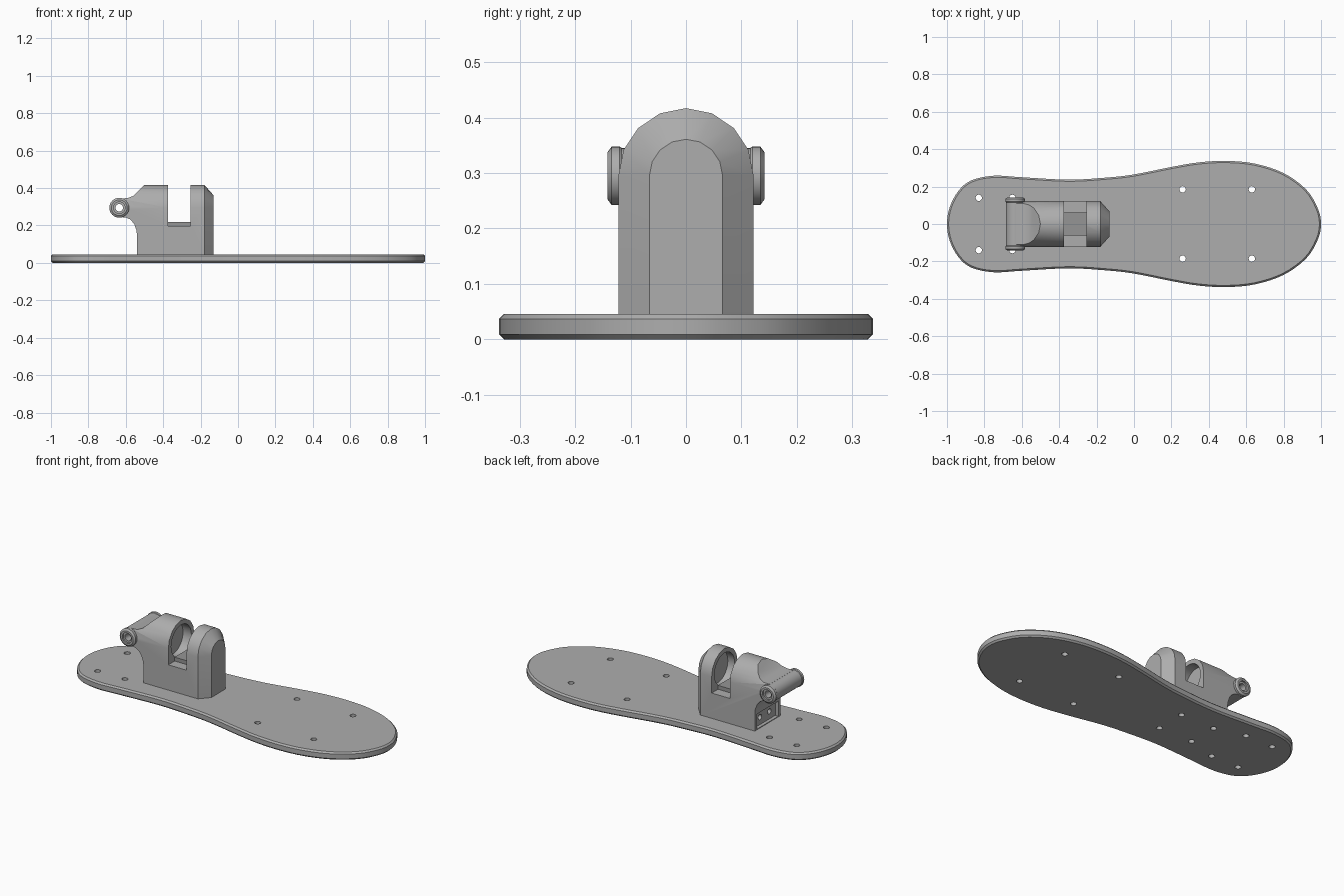
import bpy, bmesh, math
from mathutils import Vector

if "Cube" in bpy.data.objects:
    bpy.data.objects.remove(bpy.data.objects["Cube"], do_unlink=True)


def material(name, value):
    mat = bpy.data.materials.new(name)
    mat.use_nodes = True
    colour = (value, value, value, 1)
    mat.diffuse_color = colour
    mat.node_tree.nodes["Principled BSDF"].inputs["Base Color"].default_value = colour
    return mat


GREY = material("plain grey", 0.42)


def loft(name, rings):
    """Closed solid skinned through rings of equal point count."""
    bm = bmesh.new()
    loops = [[bm.verts.new(p) for p in ring] for ring in rings]
    n = len(loops[0])
    for a, b in zip(loops, loops[1:]):
        for i in range(n):
            j = (i + 1) % n
            bm.faces.new((a[i], a[j], b[j], b[i]))
    bm.faces.new(loops[0])
    bm.faces.new(loops[-1])
    bmesh.ops.recalc_face_normals(bm, faces=bm.faces)
    mesh = bpy.data.meshes.new(name)
    bm.to_mesh(mesh)
    bm.free()
    mesh.materials.append(GREY)
    obj = bpy.data.objects.new(name, mesh)
    bpy.context.collection.objects.link(obj)
    return obj


def lathe(name, axis, centre, steps, sides=24):
    """Round solid along an axis; steps are (position, radius) pairs."""
    u, v = [k for k in range(3) if k != axis]
    rings = []
    for pos, rad in steps:
        ring = []
        for i in range(sides):
            t = math.tau * i / sides
            p = list(centre)
            p[axis] = pos
            p[u] += rad * math.cos(t)
            p[v] += rad * math.sin(t)
            ring.append(p)
        rings.append(ring)
    return loft(name, rings)


def box(name, x, y, z):
    return loft(name, [[(a, y[0], z[0]), (a, y[1], z[0]), (a, y[1], z[1]), (a, y[0], z[1])] for a in x])


def apply_modifiers(obj):
    bpy.context.view_layer.update()
    graph = bpy.context.evaluated_depsgraph_get()
    mesh = bpy.data.meshes.new_from_object(obj.evaluated_get(graph))
    obj.modifiers.clear()
    obj.data = mesh


def combine(obj, tools, operation="DIFFERENCE"):
    for tool in tools:
        mod = obj.modifiers.new(operation, "BOOLEAN")
        mod.operation = operation
        mod.solver = "EXACT"
        mod.object = tool
        apply_modifiers(obj)
        bpy.data.objects.remove(tool, do_unlink=True)


def smooth(obj, angle):
    bpy.ops.object.select_all(action="DESELECT")
    obj.select_set(True)
    bpy.context.view_layer.objects.active = obj
    bpy.ops.object.shade_smooth_by_angle(angle=math.radians(angle))


# Sole plate: half outline, mirrored and rounded into a smooth closed curve
half = [(-1, 0), (-.985, .09), (-.94, .175), (-.87, .233), (-.75, .258), (-.6, .25),
        (-.35, .237), (-.15, .248), (0, .265), (.2, .305), (.35, .33), (.5, .337),
        (.65, .322), (.8, .272), (.92, .185), (.982, .085), (1, 0)]
ctrl = [Vector(p) for p in half + [(x, -y) for x, y in half[-2:0:-1]]]
outline = []
for i in range(len(ctrl)):
    a, b, c, d = (ctrl[(i + k) % len(ctrl)] for k in (-1, 0, 1, 2))
    for t in (0, .25, .5, .75):
        outline.append(.5 * (2 * b + (c - a) * t + (2 * a - 5 * b + 4 * c - d) * t * t
                             + (3 * b - a - 3 * c + d) * t ** 3))
TOP = .046
plate = loft("sole_plate", [[(p.x, p.y, z) for p in outline] for z in (0, TOP)])
bevel = plate.modifiers.new("edge", "BEVEL")
bevel.width = .009
bevel.segments = 1
bevel.limit_method = "ANGLE"
bevel.angle_limit = math.radians(60)
apply_modifiers(plate)

# Screw holes through the plate
screws = [(.26, .185), (.63, .185), (-.83, .14), (-.65, .14), (-.25, .09), (-.47, .09)]
combine(plate, [lathe("hole_cutter", 2, (x, s * y, 0), [(-.05, .017), (.1, .017)], 16)
                for x, y in screws for s in (-1, 1)])
smooth(plate, 30)

# Clamp block: arched section with a tapered front end
AXIS = .295


def arch(x, r, base=.04):
    pts = [(x, r * math.cos(math.pi * i / 8), AXIS + r * math.sin(math.pi * i / 8)) for i in range(9)]
    return pts + [(x, -r, base), (x, r, base)]


block = loft("clamp_block", [arch(-.72, .122), arch(-.18, .122), arch(-.13, .066)])

# Side profile trims the rear into a neck reaching the hinge
side = [(-.1, .02), (-.1, .5), (-.41, .5), (-.5, .417), (-.56, .358), (-.59, .346), (-.63, .345),
        (-.63, .245), (-.6, .243), (-.575, .232), (-.555, .208), (-.543, .175), (-.54, .15), (-.54, .02)]
combine(block, [loft("side_trim", [[(x, y, z) for x, z in side] for y in (-.2, .2)])], "INTERSECT")

# Hinge barrel with bevelled end bosses
HINGE = (-.635, 0, AXIS)
barrel = lathe("hinge_barrel", 1, HINGE,
               [(-.142, .042), (-.134, .053), (-.12, .053), (-.116, .05),
                (.116, .05), (.12, .053), (.134, .053), (.142, .042)], 32)
combine(block, [barrel], "UNION")

# Pin bore, end recesses, blind round socket, top slot, rear pocket
cutters = [
    lathe("pin_cutter", 1, HINGE, [(-.2, .02), (.2, .02)]),
    lathe("socket_cutter", 0, (0, 0, AXIS), [(-.43, .095), (-.21, .095)], 32),
    box("slot_cutter", (-.375, -.255), (-.2, .2), (.197, .6)),
    box("pocket_cutter", (-.6, -.52), (-.1, .1), (.05, .14)),
]
for s in (-1, 1):
    cutters.append(lathe("recess_cutter", 1, HINGE, [(s * .132, .031), (s * .2, .031)]))
    # Blind screw holes under the block and in its rear face
    for x in (-.25, -.47):
        cutters.append(lathe("screw_cutter", 2, (x, s * .09, 0), [(0, .017), (.13, .017)], 16))
    cutters.append(lathe("rear_cutter", 0, (0, s * .045, .095), [(-.6, .016), (-.5, .016)], 16))
combine(block, cutters)
smooth(block, 30)

# Raised pad on the slot floor
pad = box("slot_pad", (-.376, -.254), (-.062, .062), (.19, .22))
pad.data.materials[0] = material("darker grey", .3)
